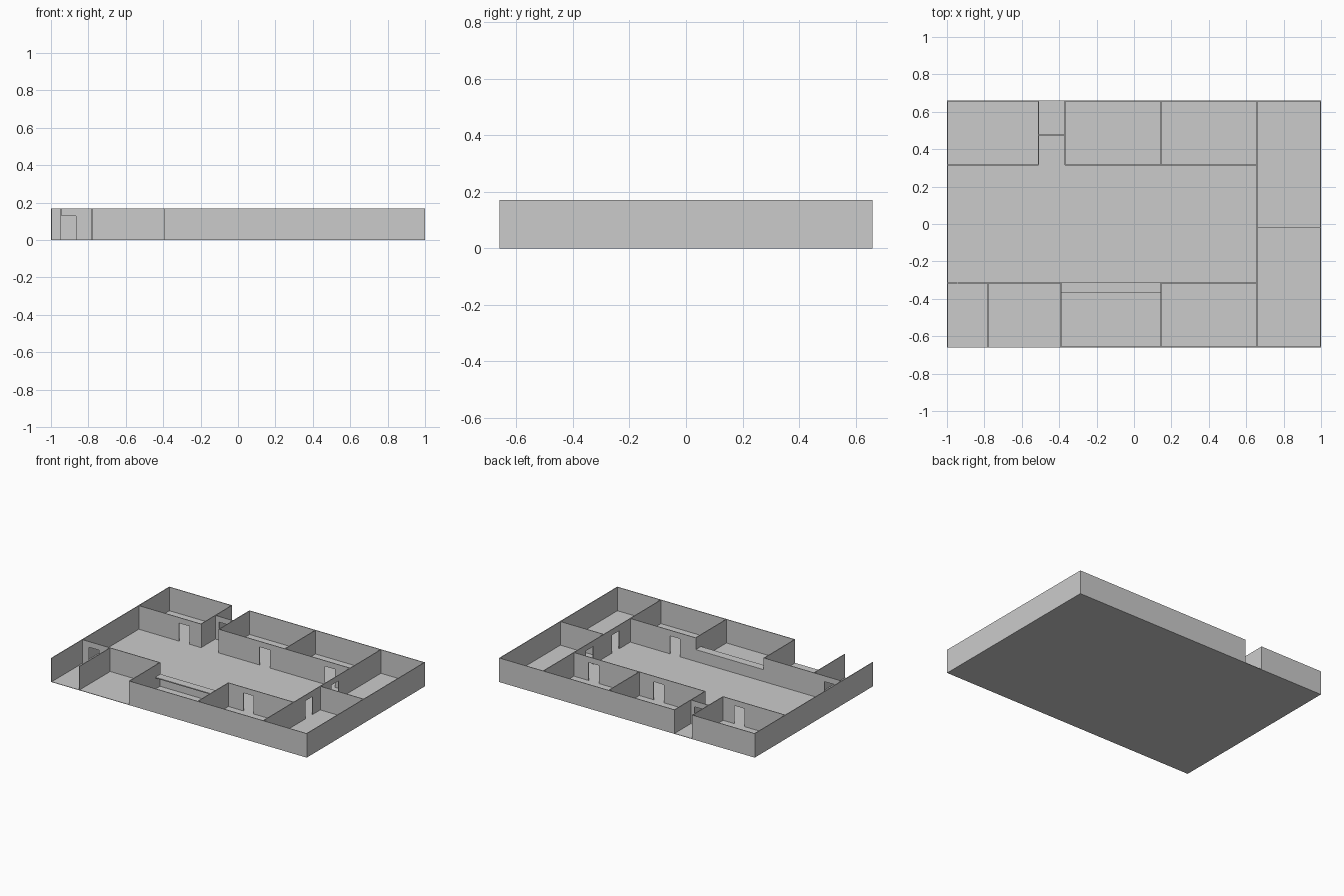
import bpy, bmesh
from mathutils import Matrix

if "Cube" in bpy.data.objects:
    bpy.data.objects.remove(bpy.data.objects["Cube"])

H = 0.17        # wall height
T = 0.005       # wall thickness
DOOR_H = 0.13
DOOR_W = 0.08


def box(bm, x0, x1, y0, y1, z0, z1):
    m = Matrix.Translation(((x0 + x1) / 2, (y0 + y1) / 2, (z0 + z1) / 2)) @ \
        Matrix.Diagonal((x1 - x0, y1 - y0, z1 - z0, 1))
    bmesh.ops.create_cube(bm, size=1, matrix=m)


def finish(name, bm):
    me = bpy.data.meshes.new(name)
    bm.to_mesh(me)
    bm.free()
    ob = bpy.data.objects.new(name, me)
    bpy.context.collection.objects.link(ob)
    return ob


def wall(name, axis, at, start, end, doors=()):
    """Thin wall along an axis, with door openings centred on the given places."""
    bm = bmesh.new()

    def part(a, b, z0, z1):
        if axis == 'x':
            box(bm, a, b, at - T / 2, at + T / 2, z0, z1)
        else:
            box(bm, at - T / 2, at + T / 2, a, b, z0, z1)

    a = start
    for d in doors:
        part(a, d - DOOR_W / 2, 0, H)
        part(d - DOOR_W / 2, d + DOOR_W / 2, DOOR_H, H)
        a = d + DOOR_W / 2
    part(a, end, 0, H)
    return finish(name, bm)


def slab(name, *dims):
    bm = bmesh.new()
    box(bm, *dims)
    return finish(name, bm)


E = T / 2
X, Y = 1 - E, 0.66 - E

# Floor
slab("floor", -1, 1, -0.66, 0.66, 0, 0.003)

# Outer walls, with an open porch at the front left and a gap in the back
wall("left_wall", 'y', -X, -0.66, 0.66)
wall("right_wall", 'y', X, -0.66, 0.66)
wall("front_wall", 'x', -Y, -0.39, 1)
wall("back_wall_left", 'x', Y, -1, -0.51)
wall("back_wall_right", 'x', Y, -0.37, 1)

# Hall walls along x
wall("hall_back_left", 'x', 0.315, -1, -0.51, [-0.64])
wall("hall_back_right", 'x', 0.315, -0.37, 0.66, [-0.01, 0.5])
wall("hall_front_left", 'x', -0.315, -1, -0.39, [-0.905])
wall("hall_front_right", 'x', -0.315, 0.14, 0.66, [0.305])

# End rooms on the right
wall("end_wall", 'y', 0.657, -0.66, 0.66, [-0.15, 0.14])
wall("end_room_divider", 'x', -0.02, 0.66, 1)

# Room dividers along y
for name, x in (("porch_divider", -0.78), ("counter_room_wall", -0.39), ("front_divider", 0.145)):
    wall(name, 'y', x, -0.66, -0.315)
for name, x in (("passage_left", -0.51), ("passage_right", -0.37), ("back_divider", 0.145)):
    wall(name, 'y', x, 0.315, 0.66)

# Doorway across the back passage
wall("passage_door", 'x', 0.475, -0.51, -0.37, [-0.44])

# Service counter open to the hall
slab("counter_panel", -0.39, 0.145, -0.315 - E, -0.315 + E, 0, 0.085)
slab("counter_top", -0.39, 0.145, -0.37, -0.3125, 0.08, 0.087)
